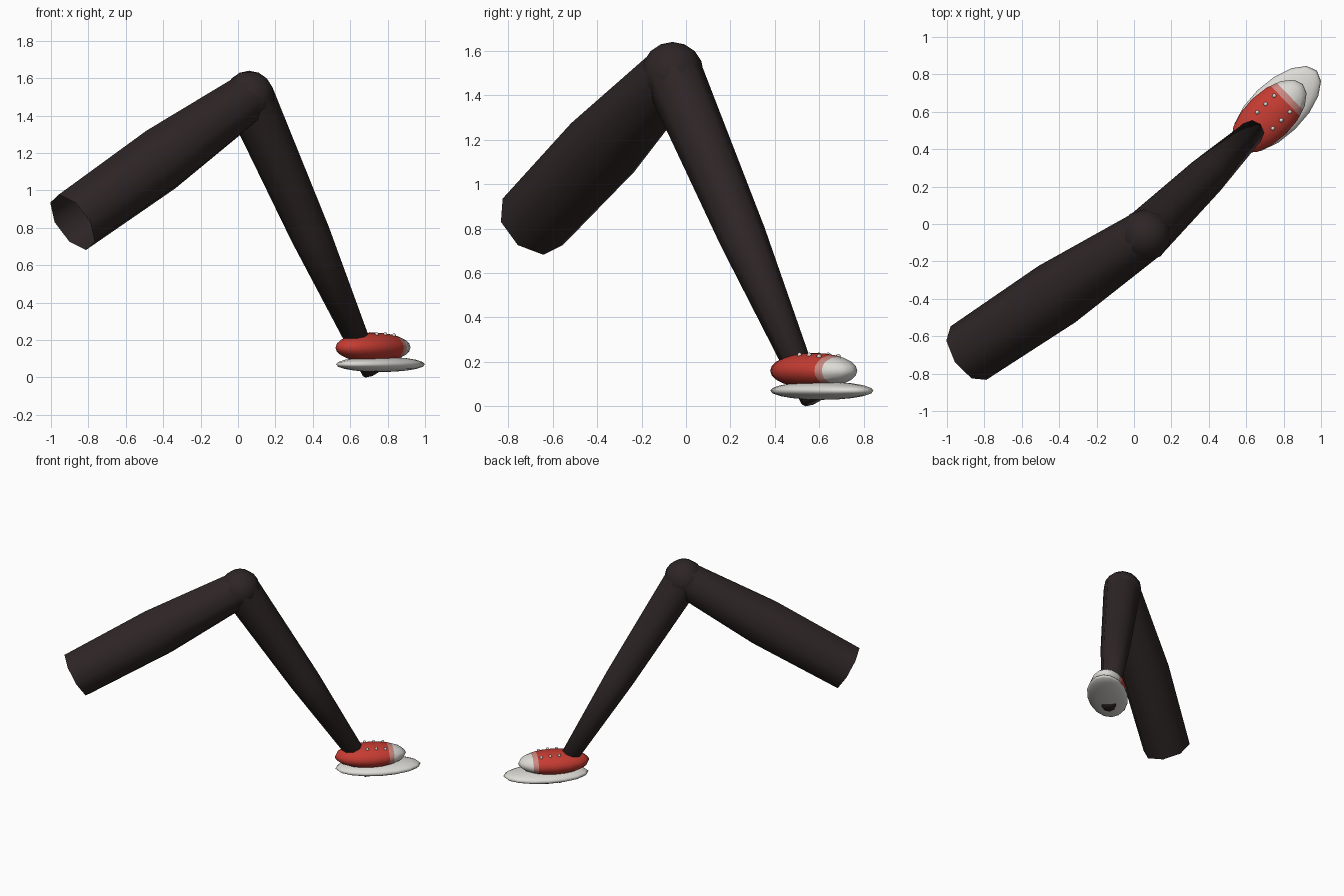
import bpy, bmesh, math
from mathutils import Vector, Matrix

cube = bpy.data.objects.get("Cube")
if cube:
    bpy.data.objects.remove(cube, do_unlink=True)


def material(name, rgb):
    m = bpy.data.materials.new(name)
    m.use_nodes = True
    m.diffuse_color = (*rgb, 1)
    bsdf = next(n for n in m.node_tree.nodes if n.type == 'BSDF_PRINCIPLED')
    bsdf.inputs["Base Color"].default_value = (*rgb, 1)
    return m


DARK = material("dark brown", (0.028, 0.019, 0.019))
RED = material("shoe red", (0.56, 0.045, 0.032))
PINK = material("faded pink", (0.60, 0.25, 0.22))
WHITE = material("off white", (0.72, 0.71, 0.67))


def finish(name, bm, *mats):
    bmesh.ops.recalc_face_normals(bm, faces=bm.faces)
    for f in bm.faces:
        f.smooth = True
    me = bpy.data.meshes.new(name)
    bm.to_mesh(me)
    bm.free()
    for m in mats:
        me.materials.append(m)
    ob = bpy.data.objects.new(name, me)
    bpy.context.collection.objects.link(ob)
    return ob


def limb(name, start, end, radii, cap_end=False, sides=8):
    """Eight-sided tube with evenly spaced rings of the given radii."""
    start, end = Vector(start), Vector(end)
    d = (end - start).normalized()
    h = Vector((-d.y, d.x, 0)).normalized()
    w = d.cross(h)
    bm = bmesh.new()
    rings = []
    for i, r in enumerate(radii):
        c = start.lerp(end, i / (len(radii) - 1))
        angles = [math.tau * k / sides for k in range(sides)]
        rings.append([bm.verts.new(c + r * (math.cos(a) * h + math.sin(a) * w)) for a in angles])
    for a, b in zip(rings, rings[1:]):
        for k in range(sides):
            n = (k + 1) % sides
            bm.faces.new((a[k], a[n], b[n], b[k]))
    if cap_end:
        bm.faces.new(rings[-1])
    return finish(name, bm, DARK)


def ball(size, segments, rings):
    bm = bmesh.new()
    bmesh.ops.create_uvsphere(bm, u_segments=segments, v_segments=rings, radius=1)
    bmesh.ops.scale(bm, vec=size, verts=bm.verts)
    return bm


# Leg
KNEE = (0.06, -0.06, 1.50)
limb("thigh", (-0.885, -0.69, 0.83), KNEE, (0.172, 0.18, 0.135))
limb("shin", KNEE, (0.715, 0.57, 0.027), (0.135, 0.107, 0.052), cap_end=True)
knee = finish("knee", ball((0.14, 0.14, 0.14), 10, 8), DARK)
knee.location = KNEE

# Shoe, lengthwise along its local x
HEADING = math.radians(44)
sole = finish("sole", ball((0.30, 0.145, 0.041), 16, 10), WHITE)
sole.location = (0.762, 0.612, 0.07)

LENGTH, WIDTH, HEIGHT = 0.25, 0.13, 0.08
bm = ball((LENGTH, WIDTH, HEIGHT), 16, 12)
edges = (0.12, 0.155)
for x in edges:
    bmesh.ops.bisect_plane(bm, geom=bm.verts[:] + bm.edges[:] + bm.faces[:],
                           plane_co=(x, 0, 0), plane_no=(1, 0, 0))
for f in bm.faces:
    f.material_index = sum(f.calc_center_median().x > x for x in edges)
upper = finish("shoe_upper", bm, RED, PINK, WHITE)
upper.location = (0.722, 0.575, 0.16)

# Lace eyelets in two rows on the upper
bm = bmesh.new()
for x in (-0.03, 0.033, 0.097):
    for y in (-0.06, 0.06):
        z = HEIGHT * math.sqrt(1 - (x / LENGTH) ** 2 - (y / WIDTH) ** 2)
        bmesh.ops.create_uvsphere(bm, u_segments=6, v_segments=4, radius=0.012,
                                  matrix=Matrix.Translation((x, y, z)))
eyelets = finish("lace_eyelets", bm, WHITE)
eyelets.location = upper.location

for ob in (sole, upper, eyelets):
    ob.rotation_euler.z = HEADING
